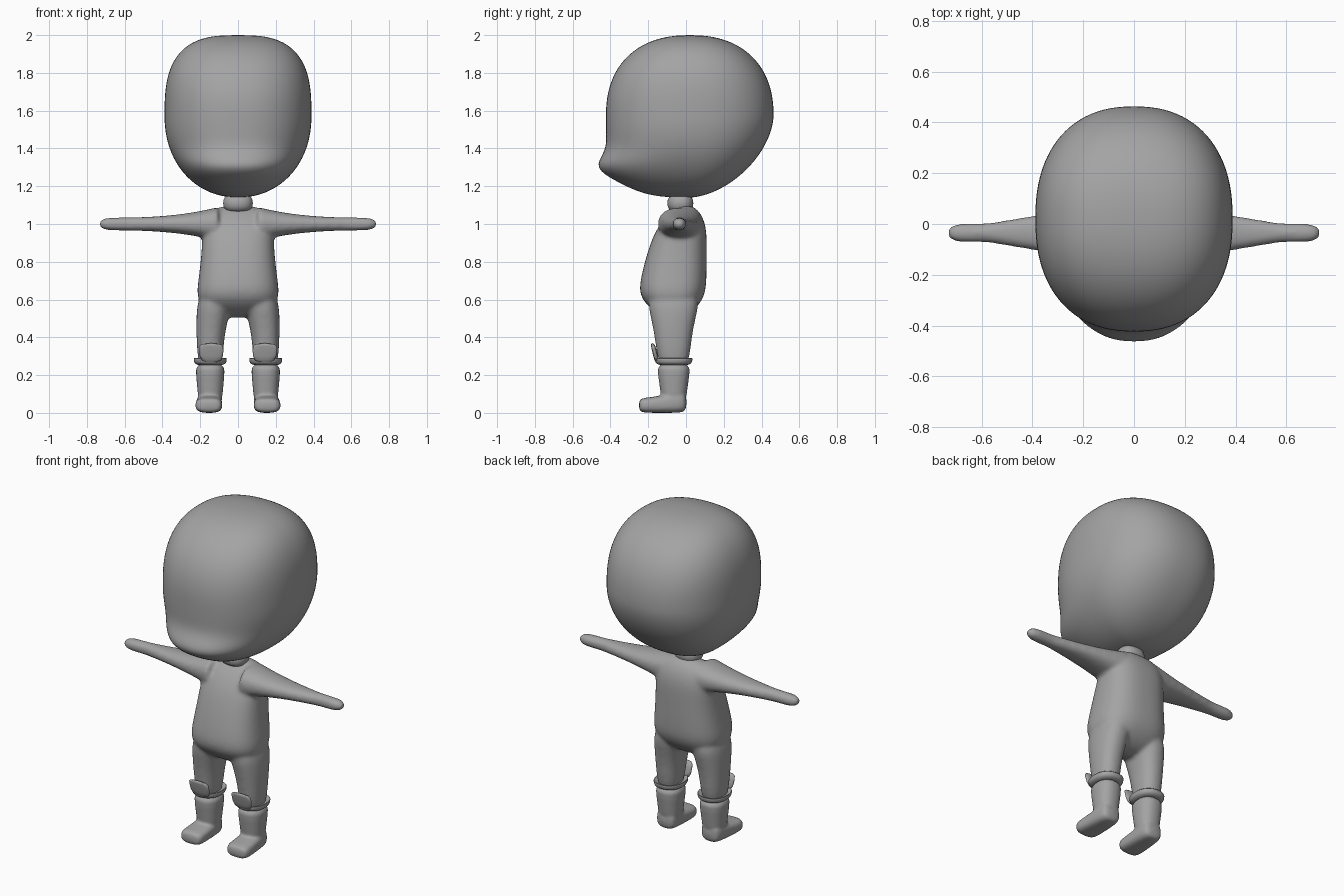
import bpy, bmesh, math

cube = bpy.data.objects.get("Cube")
if cube:
    bpy.data.objects.remove(cube, do_unlink=True)

grey = bpy.data.materials.new("clay_grey")
grey.use_nodes = True
shade = [0.37] * 3 + [1]
grey.diffuse_color = shade
grey.node_tree.nodes["Principled BSDF"].inputs["Base Color"].default_value = shade


def rounded(value, power):
    """Superellipse falloff: full size at zero, nothing at plus or minus one."""
    return max(0, 1 - abs(value) ** power) ** (1 / power)


def loft(bm, axis, rings, power=2.3, side=1, segments=32):
    """Skin rounded rings; each ring is (position, u_min, u_max, v_min, v_max, v_middle)."""
    loops = []
    for position, u_min, u_max, v_min, v_max, *middle in rings:
        v_mid = middle[0] if middle else (v_min + v_max) / 2
        loop = []
        for i in range(segments):
            angle = math.tau * (i + 0.5) / segments
            c, s = math.cos(angle), math.sin(angle)
            u = (u_min + u_max) / 2 + (u_max - u_min) / 2 * math.copysign(abs(c) ** (2 / power), c)
            reach = v_max - v_mid if s > 0 else v_min - v_mid
            v = v_mid + reach * abs(s) ** (2 / power)
            x, y, z = {"x": (position, u, v), "y": (u, position, v), "z": (u, v, position)}[axis]
            loop.append(bm.verts.new((x * side, y, z)))
        loops.append(loop)
    for lower, upper in zip(loops, loops[1:]):
        for i in range(segments):
            j = (i + 1) % segments
            bm.faces.new((lower[i], lower[j], upper[j], upper[i]))
    bm.faces.new(loops[0])
    bm.faces.new(loops[-1])


def finish(name, bm, subdivisions=1, voxel=None, relax_steps=8):
    """Turn the mesh into a smooth object; a voxel size blends its pieces into one skin."""
    bmesh.ops.recalc_face_normals(bm, faces=bm.faces)
    mesh = bpy.data.meshes.new(name)
    bm.to_mesh(mesh)
    bm.free()
    mesh.materials.append(grey)
    for polygon in mesh.polygons:
        polygon.use_smooth = True
    obj = bpy.data.objects.new(name, mesh)
    bpy.context.collection.objects.link(obj)
    subsurf = obj.modifiers.new("round", "SUBSURF")
    subsurf.levels = subsurf.render_levels = subdivisions
    if voxel:
        remesh = obj.modifiers.new("blend", "REMESH")
        remesh.mode = "VOXEL"
        remesh.voxel_size = voxel
        remesh.use_smooth_shade = True
        relax = obj.modifiers.new("relax", "SMOOTH")
        relax.iterations = relax_steps


# Head: boxy at the crown, tapering to the chin, with a bulging mouth area
def head_ring(step, steps=40):
    level = -math.cos(math.pi * (step + 0.5) / steps)
    above = level > 0
    width = 0.39 * rounded(level, 2.9 if above else 2.1)
    back = 0.445 * rounded(level, 2.3 if above else 1.7)
    front = 0.445 * rounded(level, 2.3 if above else 3)
    front += 0.08 * math.exp(-((level + 0.64) / 0.13) ** 2 / 2)
    middle = 0.02
    return 1.57 + 0.43 * level, -width, width, middle - front, middle + back, middle


bm = bmesh.new()
loft(bm, "z", [head_ring(step) for step in range(40)], segments=48)
finish("head", bm)

# Neck: short rounded collar
bm = bmesh.new()
loft(bm, "z", [(z, -w, w, -w - 0.02 + 0.02 * (w > 1), w - 0.04)
               for z, w in ((1.06, 0.06), (1.09, 0.08), (1.13, 0.08), (1.16, 0.06))])
finish("neck", bm)


# Arm: flares into the shoulder, thins to the wrist and ends in a blunt hand
def arm_ring(step, steps=24):
    along = 0.13 + 0.87 * step / steps
    tip = max(0.4, rounded(along ** 20, 2))
    depth = max(0.037, 0.135 - 0.125 * along) * tip
    height = (0.034 + 0.09 * (1 - along) ** 3) * tip
    return 0.737 * along, -0.035 - depth, -0.035 + depth, 1 - height, 1 + height


# Body: torso as (height, half width, front, back), blended with arms and legs
torso = [(0.5, 0.14, 0.12, 0), (0.6, 0.225, 0.25, 0.1), (0.7, 0.21, 0.245, 0.11),
         (0.87, 0.19, 0.2, 0.11), (0.98, 0.19, 0.155, 0.11), (1.06, 0.15, 0.09, 0.08),
         (1.1, 0.09, 0.03, 0.03)]
leg = [(0.2, 0.085, 0.21, -0.14, 0.01), (0.4, 0.075, 0.22, -0.165, 0.03),
       (0.5, 0.05, 0.222, -0.185, 0.05), (0.66, 0.02, 0.21, -0.22, 0.09)]
bm = bmesh.new()
loft(bm, "z", [(z, -width, width, -front, back) for z, width, front, back in torso], power=2.6)
for side in (1, -1):
    loft(bm, "x", [arm_ring(step) for step in range(25)], side=side)
    loft(bm, "z", leg, side=side)
finish("body", bm, subdivisions=2, voxel=0.011)


# Boot shaft outline at a height, widening steadily towards the top
def shaft_ring(z, grow=0):
    half_width = 0.057 + 0.09 * z + grow
    half_depth = 0.055 + 0.14 * z + grow
    centre_y = -0.065
    return z, 0.147 - half_width, 0.147 + half_width, centre_y - half_depth, centre_y + half_depth


# Boots: shaft and foot blended, then a flared cuff and a front flap
foot = [(0.005, 0.1, 0.2, 0.01, 0.1), (-0.03, 0.085, 0.215, 0, 0.12), (-0.12, 0.085, 0.22, 0, 0.09),
        (-0.23, 0.08, 0.23, 0, 0.08), (-0.25, 0.1, 0.21, 0.01, 0.07)]
flap = [(0.26, 0.08, 0.2, -0.165, -0.14), (0.34, 0.075, 0.21, -0.182, -0.155),
        (0.37, 0.08, 0.205, -0.19, -0.17)]
for side, label in ((1, "left"), (-1, "right")):
    bm = bmesh.new()
    loft(bm, "z", [shaft_ring(z) for z in (0.04, 0.1, 0.2, 0.27)], side=side)
    loft(bm, "y", foot, power=3, side=side)
    finish(label + "_boot", bm, voxel=0.008, relax_steps=5)
    bm = bmesh.new()
    loft(bm, "z", [shaft_ring(0.25), shaft_ring(0.27, 0.005), shaft_ring(0.29, 0.005),
                   shaft_ring(0.29), shaft_ring(0.275, -0.005)], side=side)
    finish(label + "_boot_cuff", bm)
    bm = bmesh.new()
    loft(bm, "z", flap, power=2.6, side=side)
    finish(label + "_boot_flap", bm)
